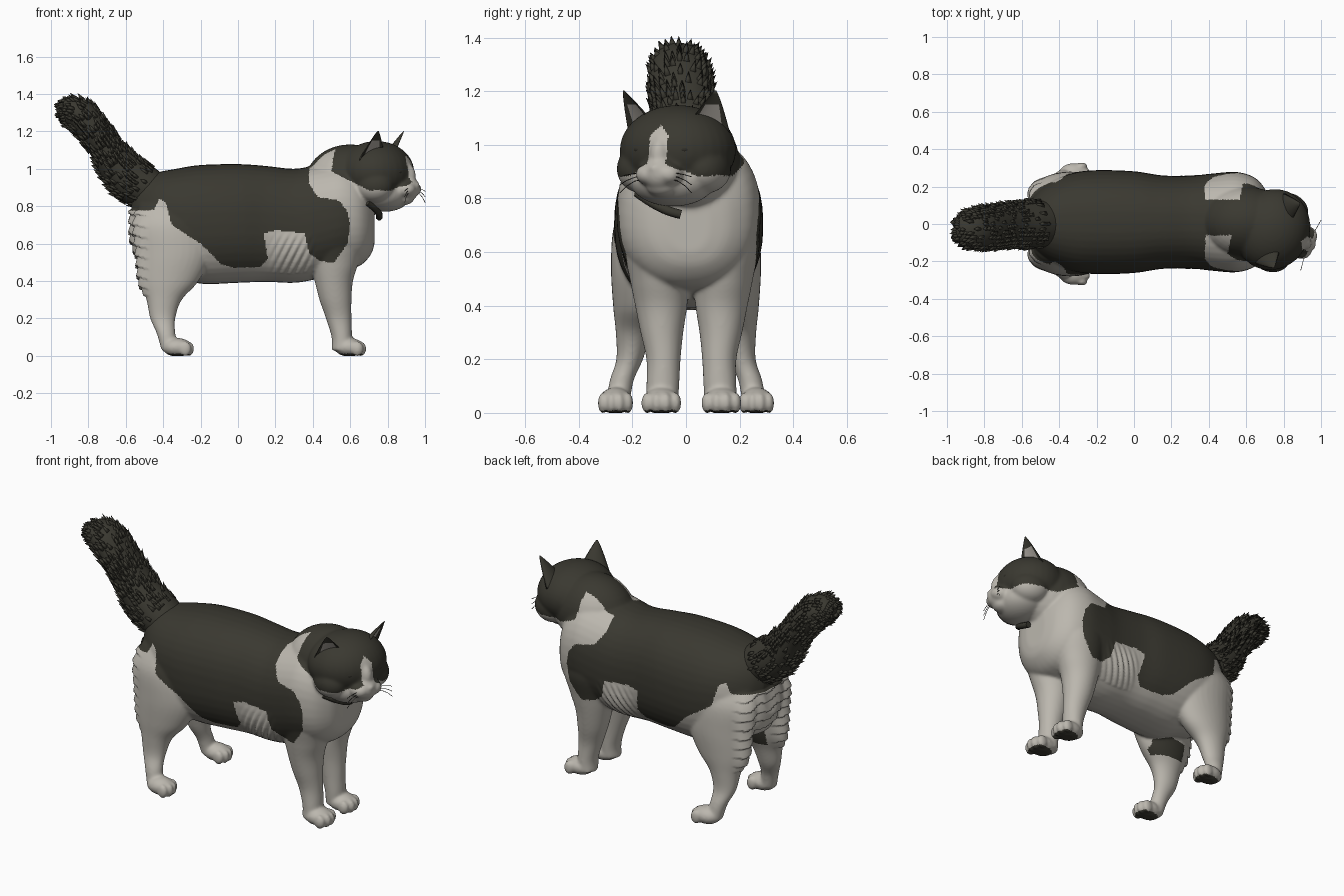
import bpy, bmesh, math, random
from mathutils import Vector, Matrix

if "Cube" in bpy.data.objects:
    bpy.data.objects.remove(bpy.data.objects["Cube"])

random.seed(4)

def material(name, rgb):
    m = bpy.data.materials.new(name)
    m.diffuse_color = (*rgb, 1)
    m.use_nodes = True
    m.node_tree.nodes["Principled BSDF"].inputs["Base Color"].default_value = m.diffuse_color
    return m

WHITE = material("white fur", (0.50, 0.475, 0.425))
BLACK = material("black fur", (0.042, 0.040, 0.030))
INNER = material("inner ear", (0.42, 0.39, 0.35))
DARK = material("eyes and whiskers", (0.028, 0.026, 0.020))

def finish(bm, name, *mats):
    bmesh.ops.recalc_face_normals(bm, faces=bm.faces)
    mesh = bpy.data.meshes.new(name)
    bm.to_mesh(mesh)
    bm.free()
    for m in mats:
        mesh.materials.append(m)
    mesh.shade_smooth()
    ob = bpy.data.objects.new(name, mesh)
    bpy.context.collection.objects.link(ob)
    return ob

def resample(rows, steps=5):
    """Catmull-Rom interpolation between rows of numbers."""
    out = []
    for i in range(len(rows) - 1):
        a, b, c, d = (rows[max(0, min(len(rows) - 1, i + k))] for k in (-1, 0, 1, 2))
        for s in range(steps):
            t = s / steps
            out.append([0.5 * (2*q + (r-p)*t + (2*p-5*q+4*r-s2)*t*t + (3*q-p-3*r+s2)*t**3)
                        for p, q, r, s2 in zip(a, b, c, d)])
    return out + [list(rows[-1])]

def loft(bm, rings):
    vs = [[bm.verts.new(p) for p in ring] for ring in rings]
    n = len(vs[0])
    faces = [[bm.faces.new((a[k], a[(k+1) % n], b[(k+1) % n], b[k])) for k in range(n)]
             for a, b in zip(vs, vs[1:])]
    bm.faces.new(vs[0])
    bm.faces.new(vs[-1])
    return faces

def oval(c, u, v, n=32, power=2.0):
    """Superellipse ring around c with half axes u and v."""
    ring = []
    for k in range(n):
        a = 2 * math.pi * k / n
        co, si = math.cos(a), math.sin(a)
        ring.append(Vector(c) + Vector(u) * math.copysign(abs(co) ** (2/power), co)
                    + Vector(v) * math.copysign(abs(si) ** (2/power), si))
    return ring

YAW = Matrix.Rotation(math.radians(-22), 4, 'Z')
HEAD = Matrix.Translation((0.74, -0.03, 0.98)) @ YAW   # head space: forward, left, up

def ball(bm, c, r, space=Matrix.Identity(4)):
    bmesh.ops.create_uvsphere(bm, u_segments=32, v_segments=20, radius=1,
                              matrix=space @ Matrix.Translation(c) @ Matrix.Diagonal((*r, 1)))

# ---- Body: torso, neck, legs, paws and head fused into one skin ----
bm = bmesh.new()
torso = [(-0.57, 0.86, 0.62, 0.08), (-0.53, 0.93, 0.52, 0.15), (-0.45, 0.975, 0.46, 0.215),
         (-0.33, 1.00, 0.43, 0.262), (-0.2, 1.02, 0.385, 0.278), (0, 1.025, 0.39, 0.272),
         (0.15, 1.015, 0.395, 0.25), (0.3, 1.0, 0.39, 0.248), (0.42, 1.02, 0.41, 0.26),
         (0.55, 1.04, 0.45, 0.268), (0.65, 1.0, 0.48, 0.235), (0.71, 0.9, 0.54, 0.16),
         (0.73, 0.82, 0.60, 0.08)]
loft(bm, [oval((x, 0.01, (t+b)/2), (0, w, 0), (0, 0, (t-b)/2), 40, 2.3)
          for x, t, b, w in resample(torso)])
ball(bm, (0.60, 0.01, 0.93), (0.24, 0.19, 0.20))

# legs as rows of z, x min, x max, y min, y max
front = [(0.03, 0.50, 0.61, 0.05, 0.17), (0.1, 0.50, 0.61, 0.045, 0.168), (0.2, 0.47, 0.607, 0.04, 0.168),
         (0.3, 0.435, 0.607, 0.03, 0.19), (0.4, 0.41, 0.615, 0.015, 0.21), (0.5, 0.39, 0.645, 0.01, 0.23),
         (0.65, 0.37, 0.68, 0.01, 0.255), (0.76, 0.42, 0.62, 0.03, 0.2)]
hind = [(0.03, -0.41, -0.32, 0.21, 0.30), (0.12, -0.435, -0.335, 0.195, 0.285), (0.2, -0.47, -0.335, 0.16, 0.26),
        (0.3, -0.49, -0.30, 0.13, 0.262), (0.4, -0.525, -0.21, 0.09, 0.272), (0.55, -0.54, -0.14, 0.06, 0.28),
        (0.7, -0.555, -0.15, 0.05, 0.268), (0.81, -0.53, -0.2, 0.04, 0.21)]
for side in (-1, 1):
    for rows, mid in ((front, 0.02), (hind, 0.0)):
        loft(bm, [oval(((a+b)/2, mid + side*(c+d)/2, z), ((b-a)/2, 0, 0), (0, (d-c)/2, 0))
                  for z, a, b, c, d in resample(rows)])
    for px, py, w in ((0.595, 0.02 + side*0.112, 0.07), (-0.325, side*0.263, 0.062)):
        ball(bm, (px, py, 0.045), (0.08, w, 0.05))
        for k in (-1.5, -0.5, 0.5, 1.5):                       # toes
            ball(bm, (px + 0.062 - 0.008*k*k, py + k*w*0.5, 0.037), (0.032, w*0.32, 0.04))

# head shapes in head space
ball(bm, (0, 0, 0), (0.20, 0.22, 0.168), HEAD)
ball(bm, (0.05, 0, -0.11), (0.14, 0.165, 0.10), HEAD)
ball(bm, (0.17, 0, -0.085), (0.075, 0.07, 0.07), HEAD)         # muzzle
ball(bm, (0.155, 0, -0.02), (0.07, 0.045, 0.08), HEAD)         # nose bridge
ball(bm, (0.155, 0, -0.135), (0.06, 0.06, 0.04), HEAD)         # chin
ball(bm, (0.232, 0, -0.068), (0.018, 0.022, 0.015), HEAD)      # nose
for side in (-1, 1):
    ball(bm, (0.18, side*0.042, -0.09), (0.06, 0.05, 0.042), HEAD)
    ball(bm, (0.04, side*0.13, -0.07), (0.11, 0.09, 0.09), HEAD)
body = finish(bm, "body", WHITE, BLACK)
bpy.context.view_layer.objects.active = body
mod = body.modifiers.new("fuse", 'REMESH')
mod.mode, mod.voxel_size = 'VOXEL', 0.0075
bpy.ops.object.modifier_apply(modifier=mod.name)
mod = body.modifiers.new("soften", 'SMOOTH')
mod.factor, mod.iterations = 0.5, 12
bpy.ops.object.modifier_apply(modifier=mod.name)

# coat pattern: side outline of the saddle patch in x, z
SADDLE = [(-0.7, 0.77), (-0.45, 0.78), (-0.42, 0.84), (-0.385, 0.82), (-0.355, 0.70), (-0.2, 0.60),
          (-0.09, 0.49), (-0.02, 0.47), (0.12, 0.475), (0.16, 0.52), (0.137, 0.655), (0.2, 0.67),
          (0.355, 0.655), (0.38, 0.55), (0.44, 0.505), (0.515, 0.5), (0.585, 0.6), (0.60, 0.70),
          (0.585, 0.77), (0.54, 0.83), (0.425, 0.85), (0.38, 0.92), (0.39, 1.3), (-0.7, 1.3)]

def inside(x, z, poly):
    hit = False
    for (x1, z1), (x2, z2) in zip(poly, poly[1:] + poly[:1]):
        if (z1 > z) != (z2 > z) and x < x1 + (z - z1) * (x2 - x1) / (z2 - z1):
            hit = not hit
    return hit

TO_HEAD = HEAD.inverted()

def coat(p, n):
    if p.z < 0.012 and n.z < -0.7:
        return 1                                               # paw pads
    if inside(p.x, p.z, SADDLE):
        return 1
    if 0.36 < p.x < 0.62 and p.z > 0.95 and abs(p.y - 0.035) < 0.095:
        return 1                                               # stripe along the nape
    if -0.45 < p.x < -0.24 and 0.34 < p.z < 0.44 and -0.2 < p.y < -0.04 and n.y > 0.2:
        return 1                                               # patch inside one thigh
    if p.x > 0.535 + 0.22 * p.y:                               # mask
        f, l, u = TO_HEAD @ p
        low = 0.885 + max(0, 0.7 - p.x) * 0.5
        if f > 0.05:
            low = max(low, 0.885 + 0.06 * max(0, 1 - abs(l) / 0.13))
            if abs(l) < 0.036 * min(1, (1.075 - p.z) / 0.04):
                return 0                                       # blaze
        return int(p.z > low)
    return 0

for v in body.data.vertices:
    x, y, z = v.co
    v.co.z = max(0, z)
    if x < -0.47 and 0.32 < z < 0.78:                          # ragged fur behind the thighs
        saw = 1 - ((z + 0.12 * abs(y) + 0.008 * math.sin(40 * y)) / 0.055) % 1
        v.co.x -= 0.018 * saw * min(1, (-0.47 - x) / 0.04)
    if 0.16 < x < 0.42 and 0.4 < z < 0.66 and abs(y - 0.01) > 0.15:   # skin folds behind the elbow
        fade = math.sin(math.pi * (x - 0.16) / 0.26) * math.sin(math.pi * (z - 0.4) / 0.26)
        v.co.y += math.copysign(0.016 * fade * math.sin(75 * (x - 0.5 * z)), y)
for p in body.data.polygons:
    p.material_index = coat(p.center, p.normal)
body.data.shade_smooth()

# ---- Ears: turned outwards and hollow in front ----
for side, name in ((-1, "right_ear"), (1, "left_ear")):
    bm = bmesh.new()
    turn = Matrix.Rotation(side * math.radians(28), 3, 'Z')
    base, tip = Vector((0.03, side*0.125, 0.065)), Vector((0.085, side*0.185, 0.222))
    rings = []
    for i in range(13):
        t = i / 12
        w, d = 0.088 * (1.02 - t) ** 0.85, 0.055 * (1.02 - t) ** 0.8
        ring = []
        for k in range(24):
            a = 2 * math.pi * k / 24
            s = math.sin(a)
            ring.append(HEAD @ (base.lerp(tip, t)
                                + turn @ Vector((d*s if s < 0 else -0.4*d*s, w*math.cos(a), 0))))
        rings.append(ring)
    for i, row in enumerate(loft(bm, rings)):
        for k, f in enumerate(row):
            f.material_index = int(2 <= i <= 7 and 3 <= k <= 8)
    finish(bm, name, BLACK, INNER)

# ---- Tail: lofted core with fur tufts ----
path = [(-0.34, 0.84, 0.06, 0.08, 0), (-0.45, 0.88, 0.105, 0.12, 0), (-0.56, 0.935, 0.125, 0.128, 0),
        (-0.645, 1.02, 0.108, 0.122, -0.005), (-0.705, 1.11, 0.09, 0.118, -0.01),
        (-0.77, 1.20, 0.09, 0.118, -0.02), (-0.84, 1.28, 0.09, 0.11, -0.025),
        (-0.91, 1.31, 0.072, 0.09, -0.03), (-0.955, 1.31, 0.035, 0.045, -0.03)]
rows = resample(path, 6)
rings, dirs = [], []
for i, (x, z, r, w, y) in enumerate(rows):
    a, b = rows[max(0, i-1)], rows[min(len(rows)-1, i+1)]
    d = Vector((b[0]-a[0], 0, b[1]-a[1])).normalized()
    dirs.append(d)
    rings.append(oval((x, y, z), (-d.z*r, 0, d.x*r), (0, w, 0), 28))
bm = bmesh.new()
loft(bm, rings)
for _ in range(600):
    i, k = random.randrange(9, len(rings)), random.randrange(28)
    p = rings[i][k]
    out = (p - Vector((rows[i][0], rows[i][4], rows[i][1]))).normalized()
    aim = (dirs[i] + out * random.uniform(0.35, 0.6)).normalized()
    h = random.uniform(0.035, 0.06) * (0.6 if i > 40 else 1)
    m = Matrix.Translation(p - out*0.006 + aim*h*0.4) @ aim.to_track_quat('Z', 'Y').to_matrix().to_4x4()
    bmesh.ops.create_cone(bm, cap_ends=True, segments=4, radius1=0.016, radius2=0, depth=h, matrix=m)
finish(bm, "tail", BLACK)

# ---- Eyes ----
bm = bmesh.new()
for side in (-1, 1):
    ball(bm, (0.160, side*0.085, 0.002), (0.022, 0.028, 0.015), HEAD)
finish(bm, "eyes", DARK)

# ---- Whiskers and collar as thin tubes ----
def tubes(name, lines, radius, mat):
    cu = bpy.data.curves.new(name, 'CURVE')
    cu.dimensions, cu.bevel_depth, cu.bevel_resolution, cu.use_fill_caps = '3D', radius, 2, True
    for pts in lines:
        sp = cu.splines.new('POLY')
        sp.points.add(len(pts) - 1)
        for q, p in zip(sp.points, pts):
            q.co = (*p, 1)
    cu.materials.append(mat)
    bpy.context.collection.objects.link(bpy.data.objects.new(name, cu))

tubes("whiskers", [[HEAD @ Vector((0.21 + 0.012*t, s*(0.055 + 0.09*t), -0.085 - k*0.012 - (0.015 + k*0.018)*t*t))
                    for t in (0, 0.35, 0.7, 1)] for s in (-1, 1) for k in range(3)], 0.0015, DARK)
tubes("collar", [[p[:3] for p in resample([(0.69, -0.18, 0.82), (0.735, -0.13, 0.785), (0.755, -0.07, 0.755),
                                           (0.755, -0.02, 0.74)], 4)]], 0.018, BLACK)
